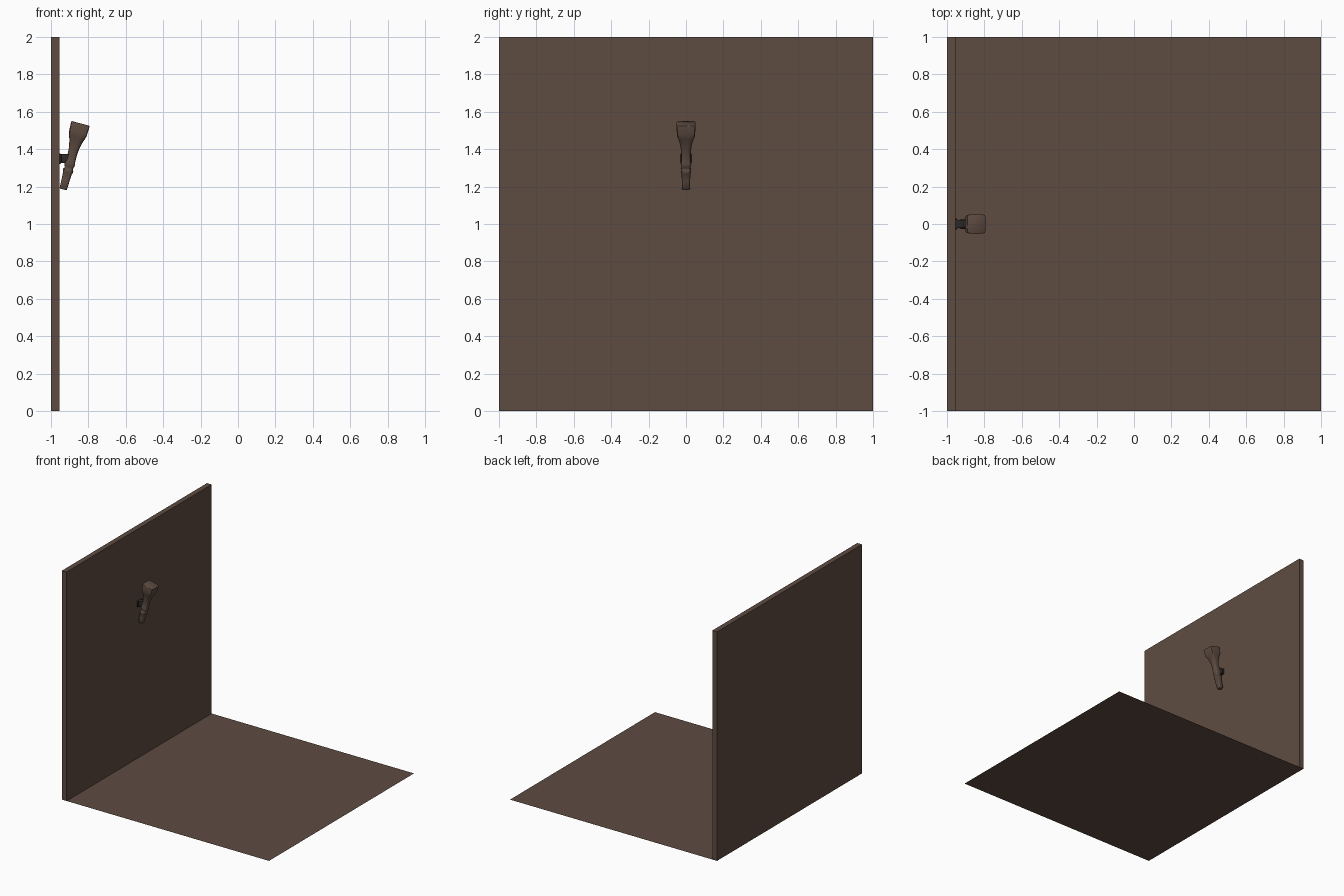
import bpy, bmesh, math
from mathutils import Vector, Matrix

if "Cube" in bpy.data.objects:
    bpy.data.objects.remove(bpy.data.objects["Cube"])


def material(name, color):
    m = bpy.data.materials.new(name)
    m.diffuse_color = (*color, 1)
    m.use_nodes = True
    m.node_tree.nodes["Principled BSDF"].inputs["Base Color"].default_value = m.diffuse_color
    return m


BROWN = material("warm brown", (0.112, 0.072, 0.053))
IRON = material("dark iron", (0.024, 0.021, 0.019))


def add(name, bm, mat, matrix=None, smooth=None):
    mesh = bpy.data.meshes.new(name)
    bm.to_mesh(mesh)
    bm.free()
    ob = bpy.data.objects.new(name, mesh)
    bpy.context.collection.objects.link(ob)
    mesh.materials.append(mat)
    if matrix:
        ob.matrix_world = matrix
    if smooth:
        bpy.ops.object.select_all(action='DESELECT')
        ob.select_set(True)
        bpy.context.view_layer.objects.active = ob
        bpy.ops.object.shade_smooth_by_angle(angle=math.radians(smooth))
    return ob


def box(name, lo, hi, mat, bevel=0):
    lo, hi = Vector(lo), Vector(hi)
    bm = bmesh.new()
    bmesh.ops.create_cube(bm, size=1)
    for v in bm.verts:
        v.co = (lo + hi) / 2 + v.co * (hi - lo)
    if bevel:
        bmesh.ops.bevel(bm, geom=bm.edges[:], offset=bevel, segments=2,
                        affect='EDGES', profile=0.5)
    return add(name, bm, mat, smooth=40 if bevel else None)


def loft(name, sections, mat, matrix, sides=32):
    """Stack of rounded-square rings: (height, half width, squareness)."""
    bm = bmesh.new()
    rings = []
    for z, r, n in sections:
        ring = []
        for i in range(sides):
            a = 2 * math.pi * i / sides
            c, s = math.cos(a), math.sin(a)
            k = r / (abs(c) ** n + abs(s) ** n) ** (1 / n)
            ring.append(bm.verts.new((c * k, s * k, z)))
        rings.append(ring)
    for a, b in zip(rings, rings[1:]):
        for i in range(sides):
            j = (i + 1) % sides
            bm.faces.new((a[i], a[j], b[j], b[i]))
    bm.faces.new(rings[0][::-1])
    bm.faces.new(rings[-1])
    return add(name, bm, mat, matrix, smooth=45)


# Wall slab and paper-thin floor
box("wall", (-1, -1, 0), (-0.955, 1, 2), BROWN)
bm = bmesh.new()
bm.faces.new([bm.verts.new(p) for p in
              ((-0.955, -1, 0), (1, -1, 0), (1, 1, 0), (-0.955, 1, 0))])
add("floor", bm, BROWN)

# Leaning torch with flared head and two swollen grip rings
lean = Matrix.Translation((-0.935, 0, 1.185)) @ Matrix.Rotation(math.radians(14.8), 4, 'Y')
loft("torch", [
    (0.000, 0.017, 5), (0.003, 0.020, 5), (0.050, 0.022, 5), (0.088, 0.024, 4),
    (0.094, 0.027, 4), (0.108, 0.028, 4), (0.114, 0.023, 4), (0.122, 0.023, 4),
    (0.130, 0.027, 4), (0.146, 0.028, 4), (0.156, 0.025, 4), (0.190, 0.025, 3),
    (0.220, 0.027, 3), (0.245, 0.031, 3.5), (0.270, 0.037, 4), (0.290, 0.044, 6),
    (0.305, 0.048, 8), (0.320, 0.049, 10), (0.358, 0.051, 12), (0.363, 0.050, 12),
    (0.365, 0.047, 12)], BROWN, lean)

# Wall bracket holding the torch
box("bracket", (-0.957, -0.022, 1.325), (-0.895, 0.022, 1.375), IRON, 0.004)
box("bracket_plate", (-0.957, -0.029, 1.322), (-0.945, 0.029, 1.376), IRON, 0.004)
